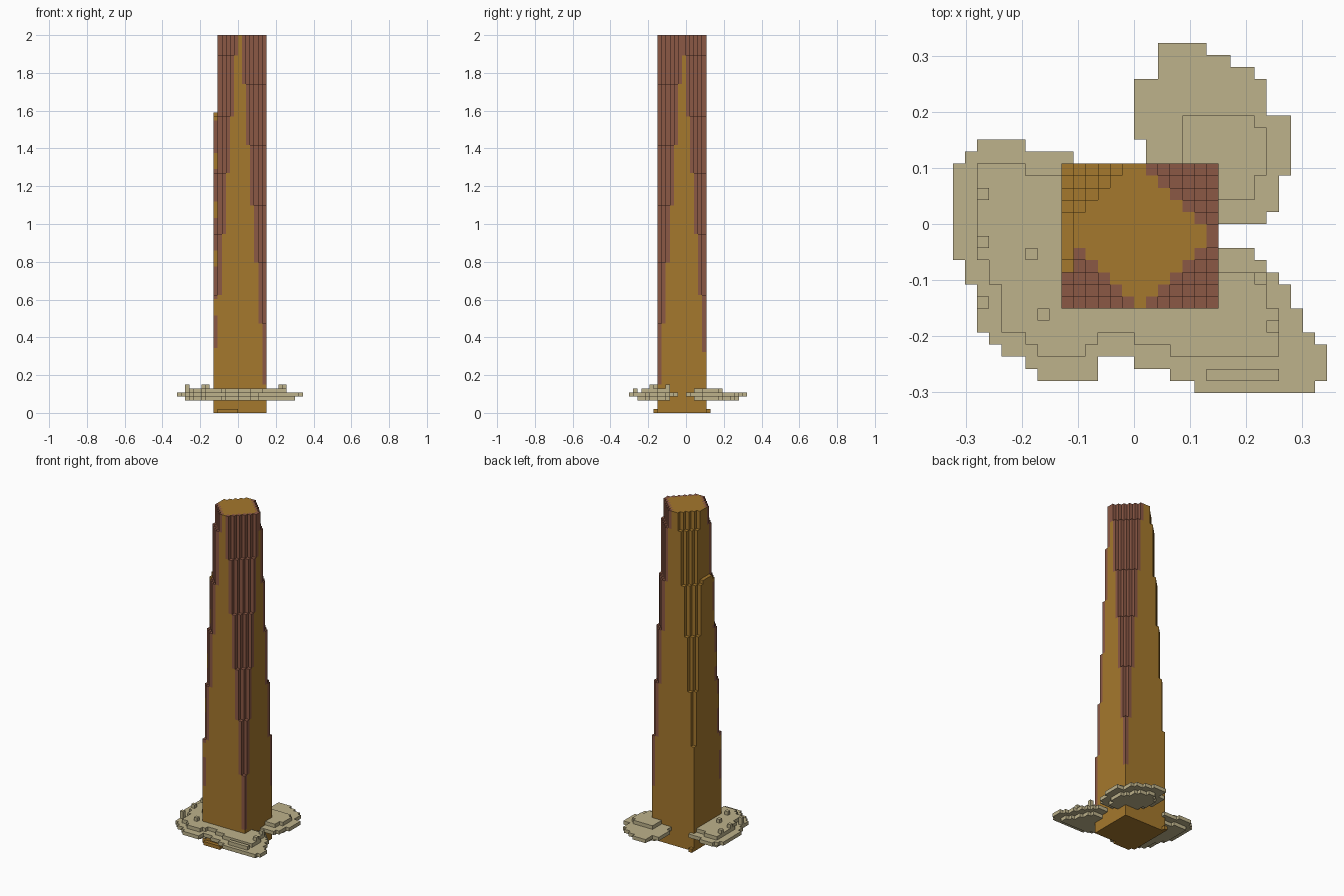
import bpy
import bmesh
from mathutils import Vector

cube = bpy.data.objects.get("Cube")
if cube:
    bpy.data.objects.remove(cube)

U = 2 / 93                      # size of one block
STEP = 0.315                    # rise between two corner setbacks


def material(name, rgb):
    m = bpy.data.materials.new(name)
    m.use_nodes = True
    m.diffuse_color = (*rgb, 1)
    m.node_tree.nodes["Principled BSDF"].inputs["Base Color"].default_value = (*rgb, 1)
    return m


ochre = material("ochre", (0.376, 0.188, 0.026))
brown = material("red brown", (0.26, 0.098, 0.06))
sand = material("pale sand", (0.509, 0.445, 0.258))


def block_object(name, cells, materials):
    """Outer skin of a set of blocks; cells maps a position to a material index."""
    bm = bmesh.new()
    verts = {}

    def vert(p):
        if p not in verts:
            verts[p] = bm.verts.new(Vector(p) * U)
        return verts[p]

    for cell, index in cells.items():
        for axis in range(3):
            a, b = (axis + 1) % 3, (axis + 2) % 3
            for side in (0, 1):
                near = list(cell)
                near[axis] += 2 * side - 1
                if tuple(near) in cells:
                    continue
                ring = []
                for da, db in ((0, 0), (1, 0), (1, 1), (0, 1)):
                    p = list(cell)
                    p[axis] += side
                    p[a] += da
                    p[b] += db
                    ring.append(vert(tuple(p)))
                face = bm.faces.new(ring if side else ring[::-1])
                face.material_index = index
    mesh = bpy.data.meshes.new(name)
    bm.to_mesh(mesh)
    bm.free()
    for m in materials:
        mesh.materials.append(m)
    obj = bpy.data.objects.new(name, mesh)
    bpy.context.collection.objects.link(obj)
    return obj


# Tower: square at the foot, corners stepped away towards a diamond top
tower = {}
for z in range(93):
    height = (z + 0.5) * U
    for x in range(-6, 7):
        for y in range(-7, 5):
            left, front = x < 0, y < -1
            i = x + 6 if left else 6 - x
            j = y + 7 if front else 4 - y
            shift = 0.5 if front and not left else 0
            level = int(height / STEP + shift)
            if i + j < level - 1 or (x == -6 and height > 1.6):
                continue
            painted = i + j < level and (front or not left)
            if x == -6 and z // 4 % 3 == 0:
                painted = False
            tower[x, y, z] = int(painted)

# Small foot blocks beside the base
for x in range(-5, 0):
    tower[x, -8, 0] = 0
tower[-6, 5, 0] = 0
block_object("tower", tower, (ochre, brown))

# Cloud plan: (first row, last row, start, end) runs of blocks
back_runs = [(14, 14, 2, 6), (13, 13, 2, 8), (12, 12, 2, 10), (9, 11, 0, 11),
             (7, 8, 0, 13), (4, 6, 1, 13), (1, 3, 4, 12), (0, 0, 4, 11)]
front_runs = [(6, 6, -13, -9), (5, 5, -14, -5), (-2, 4, -15, -5),
              (-3, -3, -15, 10), (-4, -4, -14, 11), (-5, -5, -14, 12),
              (-7, -6, -13, 13), (-9, -8, -13, 14), (-10, -10, -12, 15),
              (-11, -11, -11, 16), (-12, -12, -9, -3), (-12, -12, 0, 16),
              (-13, -13, -8, -3), (-13, -13, 3, 16), (-14, -14, 5, 15)]


def plan(runs):
    return {(x, y) for lo, hi, start, end in runs
            for y in range(lo, hi + 1) for x in range(start, end)}


def inside_tower(x, y):
    return -6 <= x < 7 and -7 <= y < 5


def shrink(area):
    """Pull the outline in by one block, except against the tower."""
    return {(x, y) for x, y in area
            if all((x + dx, y + dy) in area or inside_tower(x + dx, y + dy)
                   for dx, dy in ((1, 0), (-1, 0), (0, 1), (0, -1)))}


def cloud(name, runs, keep, bumps):
    wide = plan(runs)
    narrow = shrink(shrink(wide))
    cells = {(x, y, 4): 0 for x, y in wide}
    cells.update({(x, y, 3): 0 for x, y in narrow})
    cells.update({(x, y, 5): 0 for x, y in narrow if keep(x, y)})
    cells.update({bump: 0 for bump in bumps})
    # Blocks buried in the tower are left out
    cells = {c: m for c, m in cells.items() if not inside_tower(c[0], c[1])}
    block_object(name, cells, (sand,))


cloud("back_cloud", back_runs, lambda x, y: x >= 4 and y < 9, [])
front_bumps = [(x, -13, 5) for x in range(6, 12)]
for x, y in ((-13, 2), (-13, -2), (-13, -7), (-9, -3), (-8, -8), (11, -9), (10, -5)):
    front_bumps += [(x, y, 5), (x, y, 6)]
cloud("front_cloud", front_runs, lambda x, y: x < 12 and y > -12, front_bumps)
